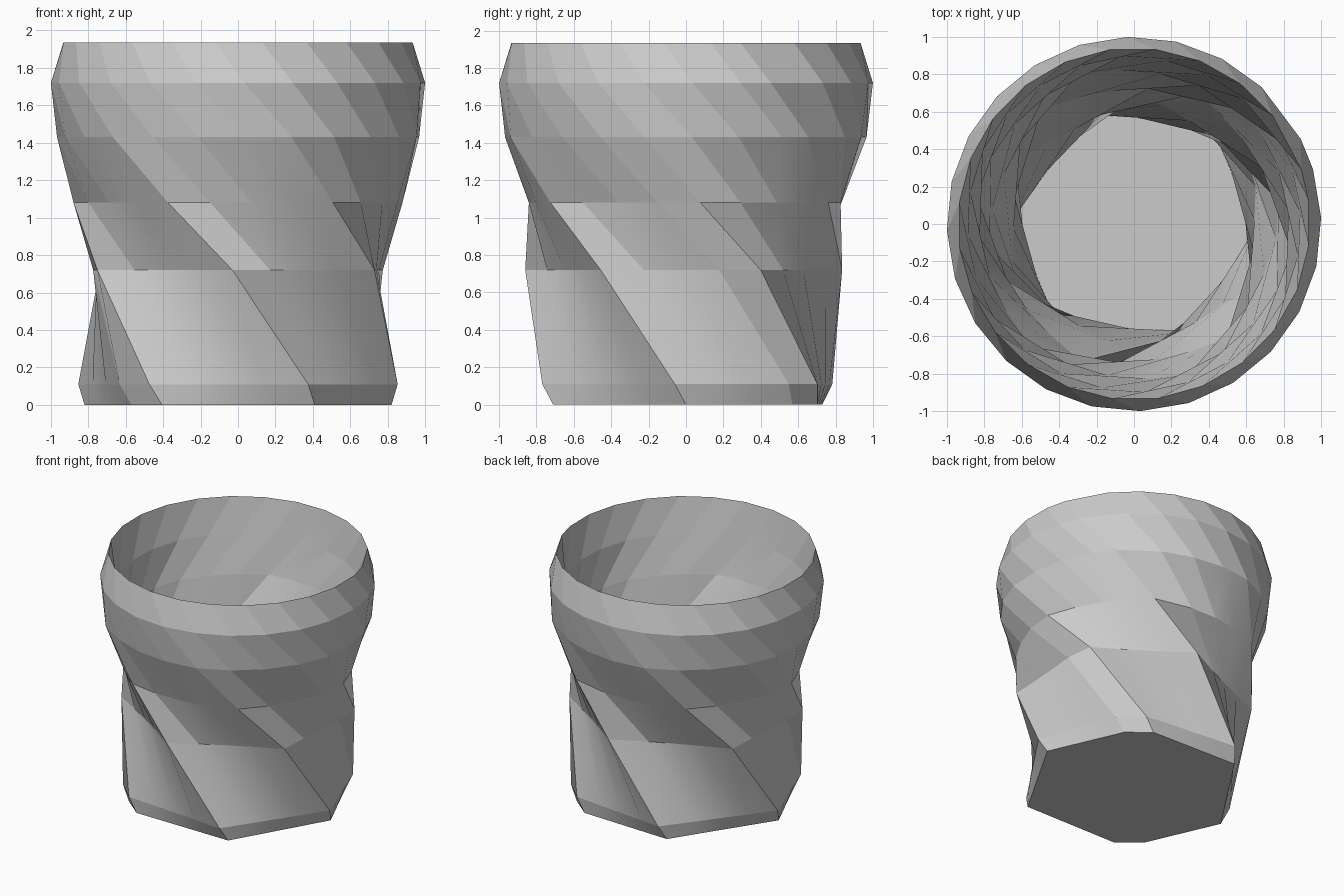
import bpy, bmesh
from math import radians, cos, sin

if "Cube" in bpy.data.objects:
    bpy.data.objects.remove(bpy.data.objects["Cube"])

ANGLES = [115 if a == 120 else a for a in range(0, 360, 15)]


def hex_factor(a, clip):
    """Outline of an uneven hexagon; clip is the extra corner beside two opposite corners."""
    corners = [(0, 1), (45, clip), (60, 0.99), (115, 0.98), (180, 1),
               (225, clip), (240, 0.99), (300, 1), (360, 1)]
    for (lo, r0), (hi, r1) in zip(corners, corners[1:]):
        if lo <= a <= hi:
            return (r0 * r1 * sin(radians(hi - lo)) /
                    (r0 * sin(radians(a - lo)) + r1 * sin(radians(hi - a))))


def ring(bm, z, radius, hexness, twist, clip):
    """One cross-section, blended between circle (0) and hexagon (1)."""
    verts = []
    for a in ANGLES:
        r = radius * (1 + (hex_factor(a, clip) - 1) * hexness)
        t = radians(a + twist)
        verts.append(bm.verts.new((r * cos(t), r * sin(t), z)))
    return verts


# z, corner radius, hexagon amount, twist, clip: outside going up, then inside going down
OUTSIDE = [(0.0, 0.82, 1.0, 0, 0.98), (0.11, 0.855, 1.0, -4, 0.98),
           (0.72, 0.86, 1.1, -32, 0.93), (1.08, 0.885, 0.35, -55, 0.93),
           (1.43, 0.98, 0.12, -73, 0.95), (1.72, 1.0, 0, -88, 1), (1.935, 0.94, 0, -97, 1)]
INSIDE = [(1.65, 0.90, 0.1, -86, 0.95), (1.36, 0.855, 0.3, -70, 0.95),
          (1.03, 0.785, 0.5, -51, 0.94), (0.68, 0.715, 1.0, -28, 0.95),
          (0.12, 0.65, 1.0, -2, 0.96)]

bm = bmesh.new()
rings = [ring(bm, *p) for p in OUTSIDE + INSIDE]
n = len(ANGLES)
for low, high in zip(rings, rings[1:]):
    for i in range(n):
        j = (i + 1) % n
        bm.faces.new((low[i], low[j], high[j], high[i]))

# underside and inner floor
bm.faces.new(rings[0][::-1])
bm.faces.new(rings[-1])
bmesh.ops.recalc_face_normals(bm, faces=bm.faces)

mesh = bpy.data.meshes.new("twisted_cup")
bm.to_mesh(mesh)
bm.free()
cup = bpy.data.objects.new("twisted_cup", mesh)
bpy.context.collection.objects.link(cup)

# soften the flat sides, keep strips, corners and rim crisp
bpy.context.view_layer.objects.active = cup
cup.select_set(True)
bpy.ops.object.shade_smooth_by_angle(angle=radians(11))
